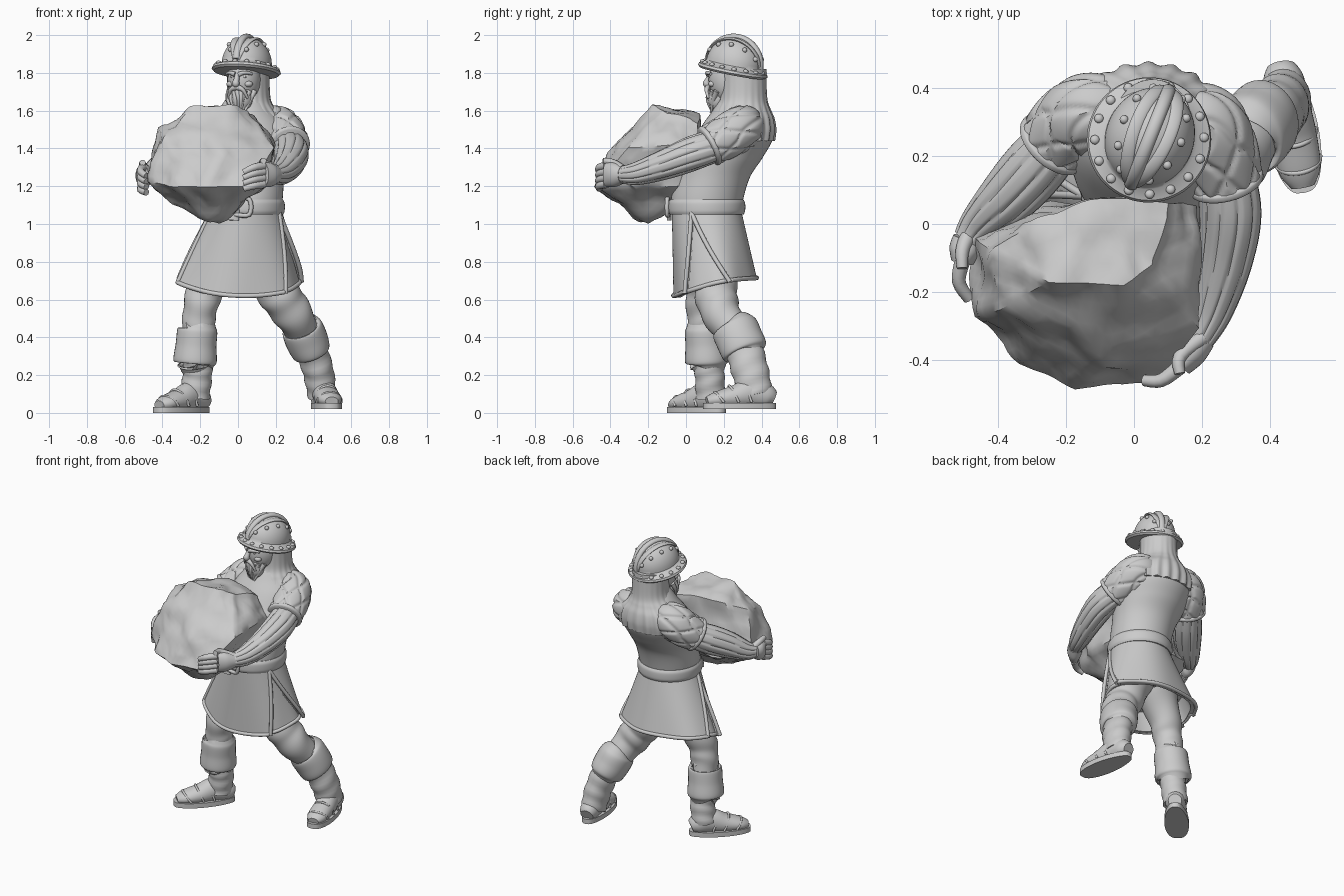
import bpy
import bmesh
from math import sin, cos, pi, exp, radians, copysign
from mathutils import Vector, Matrix, noise

default_cube = bpy.data.objects.get("Cube")
if default_cube:
    bpy.data.objects.remove(default_cube, do_unlink=True)

# One plain grey for the whole figure
grey = bpy.data.materials.new("plain_grey")
grey.use_nodes = True
grey.diffuse_color = (0.6, 0.6, 0.6, 1)
grey.node_tree.nodes["Principled BSDF"].inputs["Base Color"].default_value = grey.diffuse_color
parts = []


def finish(name, bm, place=None):
    if place:
        bm.transform(place)
    bmesh.ops.recalc_face_normals(bm, faces=bm.faces)
    mesh = bpy.data.meshes.new(name)
    bm.to_mesh(mesh)
    bm.free()
    mesh.materials.append(grey)
    part = bpy.data.objects.new(name, mesh)
    bpy.context.scene.collection.objects.link(part)
    parts.append(part)


def skin(name, rings, place=None):
    """Closed surface through a stack of rings with equal point counts."""
    bm = bmesh.new()
    loops = [[bm.verts.new(p) for p in ring] for ring in rings]
    for low, high in zip(loops, loops[1:]):
        for i in range(len(low)):
            bm.faces.new((low[i - 1], low[i], high[i], high[i - 1]))
    bm.faces.new(loops[0])
    bm.faces.new(loops[-1])
    finish(name, bm, place)


def spline(knots, steps):
    knots = [knots[0]] + knots + [knots[-1]]
    path = []
    for a, b, c, d in zip(knots, knots[1:], knots[2:], knots[3:]):
        for k in range(steps):
            t = k / steps
            path.append([(2*q + (r-p)*t + (2*p - 5*q + 4*r - s)*t*t + (3*q - p - 3*r + s)*t**3) / 2
                         for p, q, r, s in zip(a, b, c, d)])
    return path + [knots[-1]]


def loft(name, stations, relief=None, level=False, ref=None, steps=8, sides=32, place=None):
    """Sweep an ellipse through stations of x, y, z, radius and optional second radius."""
    path = spline([list(s) + list(s[3:4]) * (5 - len(s)) for s in stations], steps)
    centres = [Vector(s[:3]) for s in path]
    chord = centres[-1] - centres[0]
    if ref is None:
        ref = (0, 1, 0) if abs(chord.z) > 0.7 * chord.length else (0, 0, 1)
    rings = []
    for i, s in enumerate(path):
        tangent = centres[min(i + 1, len(path) - 1)] - centres[max(i - 1, 0)]
        side = Vector((1, 0, 0)) if level else tangent.cross(Vector(ref)).normalized()
        other = Vector((0, 1, 0)) if level else side.cross(tangent).normalized()
        ring = []
        for k in range(sides):
            a = 2 * pi * k / sides
            grow = relief(a, i / (len(path) - 1)) if relief else 1
            ring.append(centres[i] + (side * cos(a) * s[3] + other * sin(a) * s[4]) * grow)
        rings.append(ring)
    skin(name, rings, place)


def cord(name, points, radius, tip=None, **options):
    last = len(points) - 1
    tip = radius if tip is None else tip
    loft(name, [(*p, radius + (tip - radius) * i / last) for i, p in enumerate(points)],
         sides=10, steps=4, **options)


def blobs(name, centres, size, place=None):
    bm = bmesh.new()
    for c in centres:
        bmesh.ops.create_uvsphere(bm, u_segments=16, v_segments=10, radius=1,
                                  matrix=Matrix.Translation(c) @ Matrix.Diagonal((*size, 1)))
    finish(name, bm, place)


# Surface reliefs for cloth
def quilt(a, t):
    seams = [exp(-(sin(3 * a + way * 6 * t) / 0.3) ** 2) for way in (1, -1)]
    return 1.01 - 0.08 * max(seams)


def pleats(a, t):
    return 1.02 - 0.09 * exp(-(sin(5 * a + t) / 0.35) ** 2)


def wrinkles(a, t):
    return 1 + 0.035 * sin(22 * t + 2 * sin(a))


def mail_folds(a, t):
    return 1 + 0.04 * (1 - t) * cos(20 * a)


# Boulder
corners = [(-.25, -.17, 1.62), (-.03, -.18, 1.63), (.06, -.12, 1.61), (-.3, 0, 1.55), (-.1, .07, 1.58),
           (.1, .06, 1.53), (.17, .06, 1.4), (-.48, -.03, 1.25), (-.47, -.27, 1.22), (-.42, -.08, 1.51),
           (-.39, -.25, 1.46), (-.17, -.47, 1.2), (.05, -.465, 1.2), (-.33, -.4, 1.2), (.18, -.3, 1.4),
           (.2, -.05, 1.42), (.15, -.27, 1.2), (.14, .06, 1.2), (-.16, -.25, 1.01), (-.1, -.2, 1.01),
           (-.35, -.2, 1.1), (0, 0, 1.15), (-.3, .05, 1.2), (-.08, -.42, 1.38)]
bm = bmesh.new()
hull = bmesh.ops.convex_hull(bm, input=[bm.verts.new(c) for c in corners])
bmesh.ops.delete(bm, geom=[v for v in hull["geom_interior"] if isinstance(v, bmesh.types.BMVert)], context='VERTS')
bmesh.ops.subdivide_edges(bm, edges=bm.edges, cuts=7, use_grid_fill=True)
bm.normal_update()
for v in bm.verts:
    v.co += v.normal * (0.026 * noise.noise(v.co * 8) + 0.008 * noise.noise(v.co * 22))
finish("boulder", bm)

# Torso, mail hood and belt
loft("torso", [(.045, .11, 1, .17, .17), (.045, .11, 1.12, .19, .19), (.045, .145, 1.25, .2, .195),
               (.04, .19, 1.35, .222, .215), (.04, .25, 1.45, .235, .21), (.04, .275, 1.53, .21, .185),
               (.04, .28, 1.6, .15, .14), (.04, .28, 1.68, .09, .09)], level=True, sides=48)
loft("mail_hood", [(.04, .29, 1.44, .225, .175), (.042, .295, 1.5, .23, .178), (.045, .3, 1.56, .205, .165),
                   (.05, .3, 1.61, .15, .145), (.055, .305, 1.67, .116, .124), (.055, .305, 1.82, .112, .12)],
     mail_folds, level=True, sides=120)
loft("belt", [(.045, .11, 1.05, .195, .195), (.045, .11, 1.07, .202, .203), (.045, .11, 1.11, .202, .203),
              (.045, .11, 1.13, .193, .193)], level=True, sides=64)
cord("belt_buckle", [(-.02, -.09, 1.05), (.06, -.1, 1.05), (.06, -.1, 1.13), (-.02, -.09, 1.13),
                     (-.02, -.09, 1.05)], .012, ref=(0, 1, 0))
loft("belt_tail", [(-.03, -.085, 1.1, .04, .012), (-.035, -.09, 1.02, .04, .012)])

# Tunic skirt with a slit on each hip
SLITS = ((-.45, -.8, .35), (pi + .15, pi + .3, pi - .25))


def skirt_point(angle, t, lift=0):
    hem = .66 + .05 * sin(angle - .2) + .03 * cos(angle) ** 2
    size = 1 + lift + .02 * t * sin(6 * angle)
    return (.045 - .035 * t + (.19 + .15 * t) * size * cos(angle),
            .11 + .045 * t + (.185 + .035 * t) * size * sin(angle),
            1.06 + (hem - 1.06) * t)


def slit_depth(angle, t):
    for top, front, back in SLITS:
        edges = sorted(top + (edge - top) * t for edge in (front, back))
        if edges[0] < angle < edges[1]:
            return -.07
    return 0


angles = [-pi / 2 + 2 * pi * k / 144 for k in range(144)]
rings = [[skirt_point(a, k / 20, slit_depth(a, k / 20)) for a in angles] for k in range(21)]
rings += [[skirt_point(a, t, -.12) for a in angles] for t in (1, .7)]
skin("tunic_skirt", rings)
cord("skirt_hem", [skirt_point(a, .98, slit_depth(a, 1)) for a in angles + angles[:1]], .012, ref=(0, 0, 1))
for top, front, back in SLITS:
    for edge in (front, back):
        cord("slit_trim", [skirt_point(top + (edge - top) * k / 8, k / 8, .005) for k in range(9)], .012)

# Legs, boot cuffs and boot shafts
loft("left_trouser", [(.12, .14, .85, .13), (.19, .155, .68, .115), (.245, .165, .59, .11), (.305, .2, .5, .1),
                      (.36, .29, .38, .08)], wrinkles)
loft("right_trouser", [(-.08, .12, .85, .13), (-.17, .1, .66, .1), (-.2, .09, .55, .09), (-.21, .1, .45, .085),
                       (-.21, .11, .3, .08)], wrinkles)
loft("left_cuff", [(.333, .25, .461, .085), (.338, .257, .45, .108, .122), (.362, .283, .39, .113, .125),
                   (.388, .313, .325, .102, .12), (.392, .317, .315, .075)])
loft("right_cuff", [(-.215, .1, .45, .085), (-.215, .1, .44, .105), (-.222, .105, .36, .108),
                    (-.228, .11, .27, .114), (-.229, .11, .26, .08)])
loft("left_boot_shaft", [(.38, .3, .36, .083, .1), (.425, .34, .22, .082, .098), (.445, .37, .09, .075, .09)], wrinkles)
loft("right_boot_shaft", [(-.215, .11, .3, .08), (-.215, .125, .2, .078), (-.23, .13, .08, .078)], wrinkles)

# Feet with soles and straps, toes along local -y
for side, heel, turn in (("left", (.43, .475, .02), .18), ("right", (-.165, .2, 0), -.75)):
    place = Matrix.Translation(heel) @ Matrix.Rotation(turn, 4, 'Z')
    loft(side + "_shoe", [(0, -.012, .055, .042, .04), (0, -.05, .07, .06, .065), (0, -.13, .085, .064, .08),
                          (0, -.22, .065, .068, .062), (0, -.32, .05, .062, .042), (0, -.37, .04, .035, .025)],
         place=place)
    outline = [(copysign(abs(sin(a)) ** .65, sin(a)) * (.07 - .008 * cos(a) - .006 * cos(2 * a)), .195 * cos(a) - .195)
               for a in (2 * pi * k / 40 for k in range(40))]
    skin(side + "_sole", [[(x, y, z) for x, y in outline] for z in (0, .032)], place)
    for y, wide, tall in ((-.14, .063, .112), (-.21, .067, .088), (-.29, .066, .054)):
        cord(side + "_shoe_strap", [(wide * cos(pi * k / 10), y - .04 * sin(pi * k / 10), .035 + tall * sin(pi * k / 10))
                                    for k in range(11)], .007, ref=(0, 1, 0), place=place)

# Quilted sleeves, sleeve edges and pleated forearms
arms = {"left": ([(.08, .31, 1.53, .08), (.2, .3, 1.515, .115), (.245, .22, 1.465, .118), (.27, .125, 1.415, .108)],
                 [(.25, .22, 1.44, .08), (.283, .05, 1.38, .09), (.27, -.1, 1.32, .08), (.23, -.25, 1.27, .062),
                  (.19, -.34, 1.26, .045)]),
        "right": ([(0, .33, 1.53, .08), (-.12, .33, 1.515, .115), (-.185, .295, 1.465, .116), (-.24, .235, 1.415, .106)],
                  [(-.2, .28, 1.43, .08), (-.29, .17, 1.37, .092), (-.37, .08, 1.32, .084), (-.45, 0, 1.27, .062),
                   (-.49, -.05, 1.26, .045)])}
for side, (sleeve, forearm) in arms.items():
    loft(side + "_sleeve", sleeve, quilt, steps=16, sides=96)
    loft(side + "_forearm", forearm, pleats, sides=80)
    end = Vector(sleeve[-1][:3])
    ahead = (end - Vector(sleeve[-2][:3])).normalized() * .014
    loft(side + "_sleeve_edge", [(*(end + ahead * k), r) for k, r in ((-1, .104), (-.5, .112), (.5, .112), (1, .104))])

# Hands wrapped around the boulder
hands = {"left": [(.2, -.335, 1.26), (.135, -.42, 1.26), (.08, -.46, 1.25), (.03, -.46, 1.23)],
         "right": [(-.49, -.04, 1.26), (-.505, -.11, 1.25), (-.515, -.17, 1.23), (-.485, -.22, 1.21)]}
for side, (wrist, knuckle, middle, tip) in hands.items():
    loft(side + "_palm", [(*wrist, .042, .046), (*Vector(wrist).lerp(Vector(knuckle), .5), .046, .064),
                          (*knuckle, .034, .064)])
    for n in range(4):
        drop = Vector((0, 0, .048 - .032 * n))
        cord(side + "_finger", [Vector(knuckle) + drop, Vector(middle) + drop, Vector(tip) + drop * .9], .023, .017)
    cord(side + "_thumb", [Vector(wrist) + Vector((0, 0, .03)), Vector(knuckle) + Vector((0, .03, .065)),
                           Vector(knuckle) + Vector((0, -.02, .075))], .024, .016)

# Helmet: rimmed dome with flat bands and rivets
turned = Matrix.Translation((.045, .25, 1.825)) @ Matrix.Rotation(-.38, 4, 'Z')
helmet = turned @ Matrix.Rotation(-.2, 4, 'X')
profile = [(.11, .12, -.03), (.172, .178, -.026), (.183, .188, -.015), (.178, .184, -.002), (.14, .155, .012)]
profile += [(.13 * cos(e), .15 * cos(e), .02 + .145 * sin(e)) for e in (pi * k / 26 for k in range(13))]
skin("helmet", [[(rx * cos(a), ry * sin(a), z) for a in (2 * pi * k / 64 for k in range(64))]
                for rx, ry, z in profile], helmet)


def dome_point(lean, s):
    return (.132 * sin(s) * sin(lean), -.152 * cos(s), .02 + .147 * sin(s) * cos(lean))


for lean, thick, wide in ((0, .016, .02), (-.4, .008, .02), (.4, .008, .02)):
    loft("helmet_band", [(*dome_point(lean, pi * k / 16), thick, wide) for k in range(17)],
         ref=(1, 0, 0), steps=3, sides=16, place=helmet)
blobs("brim_rivets", [(.16 * cos(a), .167 * sin(a), .006) for a in (2 * pi * k / 16 for k in range(16))],
      (.014, .014, .011), helmet)
blobs("dome_rivets", [dome_point(lean, pi * k / 6) for lean in (-.75, .75) for k in range(1, 6)],
      (.013, .013, .013), helmet)

# Face and beard
blobs("head", [(0, -.03, -.06)], (.088, .105, .13), turned)
loft("nose", [(0, -.125, -.025, .012), (0, -.143, -.06, .015), (0, -.152, -.082, .019), (0, -.135, -.095, .012)],
     place=turned)
blobs("eyes", [(-.034, -.119, -.046), (.034, -.119, -.046)], (.013, .007, .006), turned)
blobs("cheeks", [(-.048, -.098, -.084), (.048, -.098, -.084)], (.026, .024, .018), turned)
blobs("beard_mass", [(0, -.085, -.16)], (.066, .055, .075), turned)
for way in (-1, 1):
    cord("brow", [(way * .01, -.138, -.034), (way * .04, -.132, -.024), (way * .072, -.1, -.03)], .013, .008, place=turned)
    cord("moustache", [(0, -.142, -.1), (way * .035, -.138, -.115), (way * .055, -.12, -.16)], .017, .006, place=turned)
for k in range(-4, 5):
    bow = .012 * cos(k)
    cord("beard_strand", [(k * .018, -.13 + .004 * k * k, -.12), (k * .016 + bow, -.138 + .003 * k * k, -.17),
                          (k * .008, -.115, -.235)], .016, .006, place=turned)

# Smooth shading that keeps hard edges
bpy.ops.object.select_all(action='DESELECT')
for part in parts:
    part.select_set(True)
bpy.context.view_layer.objects.active = parts[0]
bpy.ops.object.shade_smooth_by_angle(angle=radians(38))
